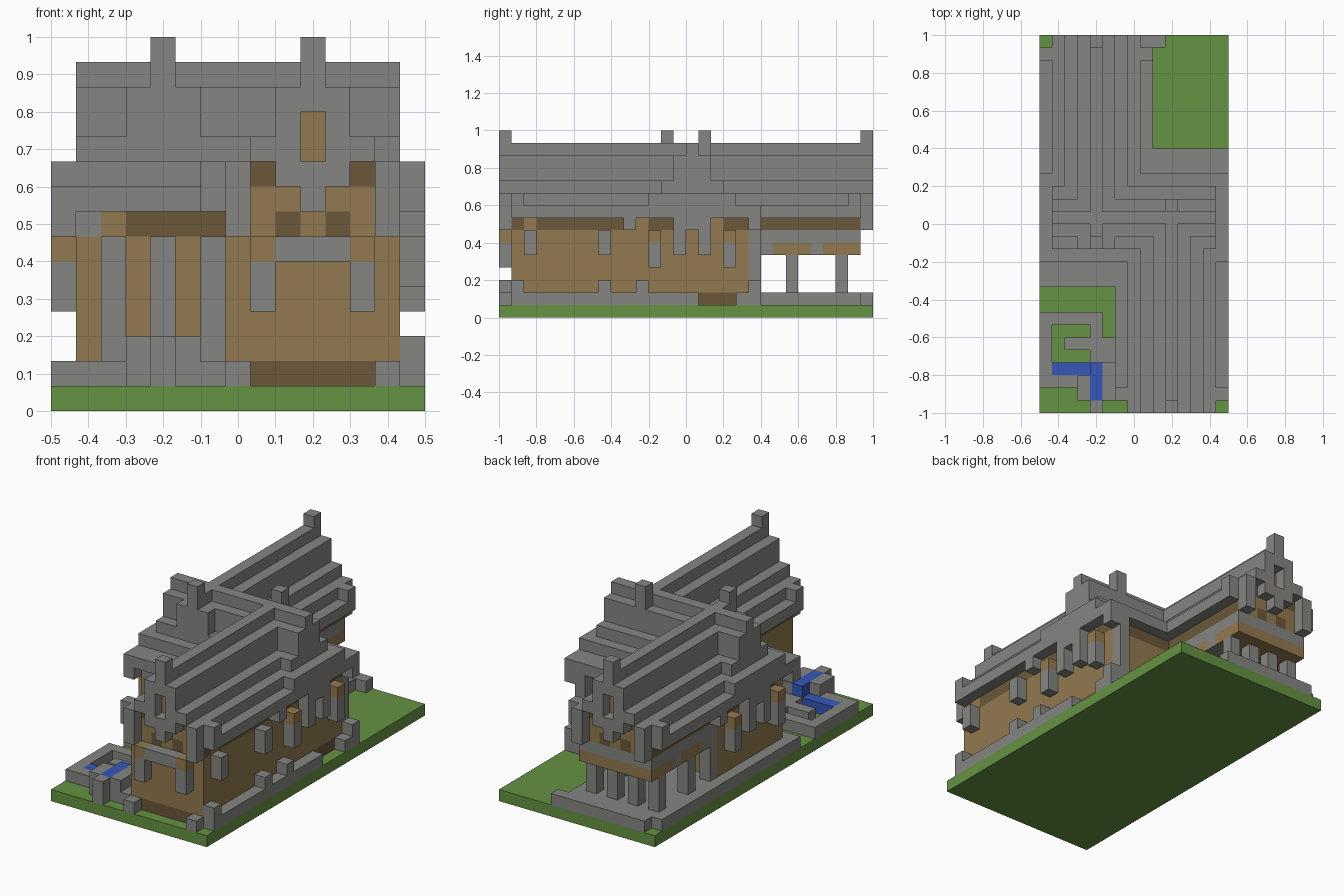
import bpy
import bmesh
from mathutils import Vector

UNIT = 1 / 15          # edge of one building block
NX, NY = 15, 30        # blocks across and along
CROSS, WING = 15, 10   # ridge rows of the cross roof and the front wing

cube = bpy.data.objects.get("Cube")
if cube:
    bpy.data.objects.remove(cube, do_unlink=True)

PALETTE = {
    "grass": (0.13, 0.29, 0.055),
    "stone": (0.235, 0.235, 0.23),
    "timber": (0.29, 0.195, 0.08),
    "dark_timber": (0.145, 0.098, 0.042),
    "water": (0.036, 0.095, 0.48),
}


def make_material(name, rgb):
    mat = bpy.data.materials.new(name)
    mat.use_nodes = True
    colour = (*rgb, 1)
    mat.diffuse_color = colour
    mat.node_tree.nodes["Principled BSDF"].inputs["Base Color"].default_value = colour
    return mat


materials = {name: make_material(name, rgb) for name, rgb in PALETTE.items()}
blocks = {}


def span(r):
    return range(r[0], r[1] + 1) if isinstance(r, tuple) else (r,)


def fill(part, colour, xs, ys, zs):
    """Fill an inclusive range of blocks; later fills replace earlier ones."""
    for i in span(xs):
        for j in span(ys):
            for k in span(zs):
                blocks[i, j, k] = (part, colour)


def flip(r, size):
    return (size - 1 - r[1], size - 1 - r[0]) if isinstance(r, tuple) else size - 1 - r


def fill_both(part, colour, xs, ys, zs):
    """Fill a range and its half-turn copy at the other end of the house."""
    fill(part, colour, xs, ys, zs)
    fill(part, colour, flip(xs, NX), flip(ys, NY), zs)


def pair(centre, d):
    return {centre - d, centre + d}


# Lawn
fill("lawn", "grass", (0, NX - 1), (0, NY - 1), 0)

# Foundations and paths
fill("foundation", "stone", (7, 13), (1, 10), 1)
fill("foundation", "stone", (0, 13), (10, 20), 1)
fill("foundation", "stone", (0, 8), (20, 28), 1)
fill("foundation", "stone", (1, 9), 29, 1)
fill("foundation", "stone", 14, (1, 15), 1)
fill("foundation", "stone", 14, (19, 20), 1)
for i in (7, 13):
    fill("foundation", "stone", i, 0, 1)
fill("front_step", "dark_timber", (8, 12), 1, 1)
fill("side_step", "dark_timber", 13, (16, 18), 1)
for j in (1, 8, 11, 20):
    fill("base_stones", "stone", 14, j, 2)

# Walls of the front wing and the cross wing
for xs, ys in (((7, 13), (1, 10)), ((1, 13), (11, 19))):
    fill("walls", "timber", xs, ys, (2, 6))
    fill("upper_wall_band", "dark_timber", xs, ys, 7)
for j in (2, 11, 14, 17):
    fill("upper_wall_band", "timber", 13, j, 7)
fill("upper_wall_band", "timber", 2, 11, 7)
fill("upper_wall_band", "stone", 1, 11, 7)

# Stone posts of the walls
for i in (2, 4, 6):
    fill("wall_posts", "stone", i, 10, (1, 6))
fill("wall_posts", "stone", 13, 20, (1, 7))
fill("wall_posts", "stone", 1, 20, (1, 7))

# Open porch below the back wing
for i in (1, 3, 5, 7):
    fill("porch_columns", "stone", i, 27, (2, 4))
for i in (1, 7):
    fill("porch_columns", "stone", i, 23, (2, 4))
fill("porch_ceiling", "timber", (1, 7), (20, 28), 5)
for j in (20, 21, 25):
    fill("porch_ceiling", "stone", (1, 7), j, 5)
fill("porch_beam", "stone", (1, 7), (20, 28), 6)
fill("porch_upper_band", "dark_timber", (1, 7), (20, 28), 7)

# Stepped roofs: top level of each step counted out from the ridge
STEPS = (14, 13, 11, 10, 9, 9)
for d, top in enumerate(STEPS):
    for j in pair(CROSS, d):
        fill("cross_roof", "stone", (1, 13), j, (8, top - 1))
        for i in (0, 14):
            fill("cross_gable_trim", "stone", i, j, (8, min(top, 10) - 1))
for d, top in enumerate(STEPS[:5]):
    for i in pair(WING, d):
        fill_both("wing_roofs", "stone", i, (1, 16), (8, top - 1))
for i in (6, 14):
    fill_both("eave_posts", "stone", i, 1, (8, 9))
for j in (0, 16):
    fill_both("ridge_caps", "stone", WING, j, 14)

# Gable ends of both wings
fill_both("gable_wall", "timber", (8, 12), 1, (7, 8))
fill_both("gable_wall", "timber", WING, 1, (9, 11))
for i in pair(WING, 1):
    fill_both("gable_windows", "dark_timber", i, 1, 7)
    fill_both("gable_trim", "stone", i, 0, (9, 12))
for i in pair(WING, 2):
    fill_both("gable_windows", "dark_timber", i, 1, 9)
    fill_both("gable_trim", "stone", i, 0, 10)
for i in pair(WING, 3):
    fill_both("gable_trim", "stone", i, 0, (7, 9))
for zs in ((8, 9), (12, 13)):
    fill_both("gable_trim", "stone", WING, 0, zs)

# Front balcony beam on brackets
fill("balcony_beam", "stone", (9, 11), 0, 6)
for i in pair(WING, 2):
    fill("balcony_brackets", "stone", i, 0, (4, 5))
    fill("balcony_beam", "timber", i, 0, 6)

# Brackets and trim on the two sides
for j in (2, 8):
    fill("side_brackets", "stone", 14, j, (5, 6))
for i in (0, 14):
    for j in pair(CROSS, 3):
        fill("side_brackets", "stone", i, j, (4, 5))
        fill("side_brackets", "timber", i, j, 6)
    for j in pair(CROSS, 1):
        fill("side_brackets", "stone", i, j, (5, 6))
    fill("side_brackets", "stone", i, (14, 16), 7)
    for j in pair(CROSS, 5):
        fill("side_brackets", "stone", i, j, 7)

# Garden pool with a raised water channel
fill("pool_wall", "stone", 0, (2, 7), 1)
fill("pool_wall", "stone", (0, 4), 7, 1)
fill("pool_wall", "stone", (0, 3), 2, 1)
fill("pool_wall", "stone", 4, (4, 7), 1)
fill("pool_wall", "stone", (2, 5), 5, 1)
fill("pool_wall", "stone", 5, (1, 5), 1)
fill("pool_wall", "stone", 6, (1, 9), 1)
fill("channel_wall", "stone", 3, (1, 2), (1, 2))
fill("channel_wall", "stone", 4, 0, (1, 2))
fill("channel_wall", "stone", 5, (1, 3), (1, 2))
fill("pool_water", "water", (1, 4), 3, 1)
fill("channel_water", "water", 4, (1, 3), (1, 2))

# Turn the exposed block faces into one mesh per part
AXES = [Vector(v) for v in ((1, 0, 0), (0, 1, 0), (0, 0, 1))]
ORIGIN = Vector((NX / 2, NY / 2, 0))


def build_part(part):
    bm = bmesh.new()
    slots = []
    for cell, (owner, colour) in blocks.items():
        if owner != part:
            continue
        if colour not in slots:
            slots.append(colour)
        middle = Vector(cell) + Vector((0.5, 0.5, 0.5)) - ORIGIN
        for a in range(3):
            for sign in (-1, 1):
                normal = AXES[a] * sign
                if tuple(int(c + n) for c, n in zip(cell, normal)) in blocks:
                    continue
                u, v = AXES[a - 2] * sign, AXES[a - 1]
                corners = (-u - v, u - v, u + v, v - u)
                face = bm.faces.new([bm.verts.new((middle + (normal + c) / 2) * UNIT)
                                     for c in corners])
                face.material_index = slots.index(colour)
    bmesh.ops.remove_doubles(bm, verts=bm.verts[:], dist=UNIT / 100)
    mesh = bpy.data.meshes.new(part)
    bm.to_mesh(mesh)
    bm.free()
    for colour in slots:
        mesh.materials.append(materials[colour])
    bpy.context.collection.objects.link(bpy.data.objects.new(part, mesh))


for part in dict.fromkeys(owner for owner, colour in blocks.values()):
    build_part(part)
